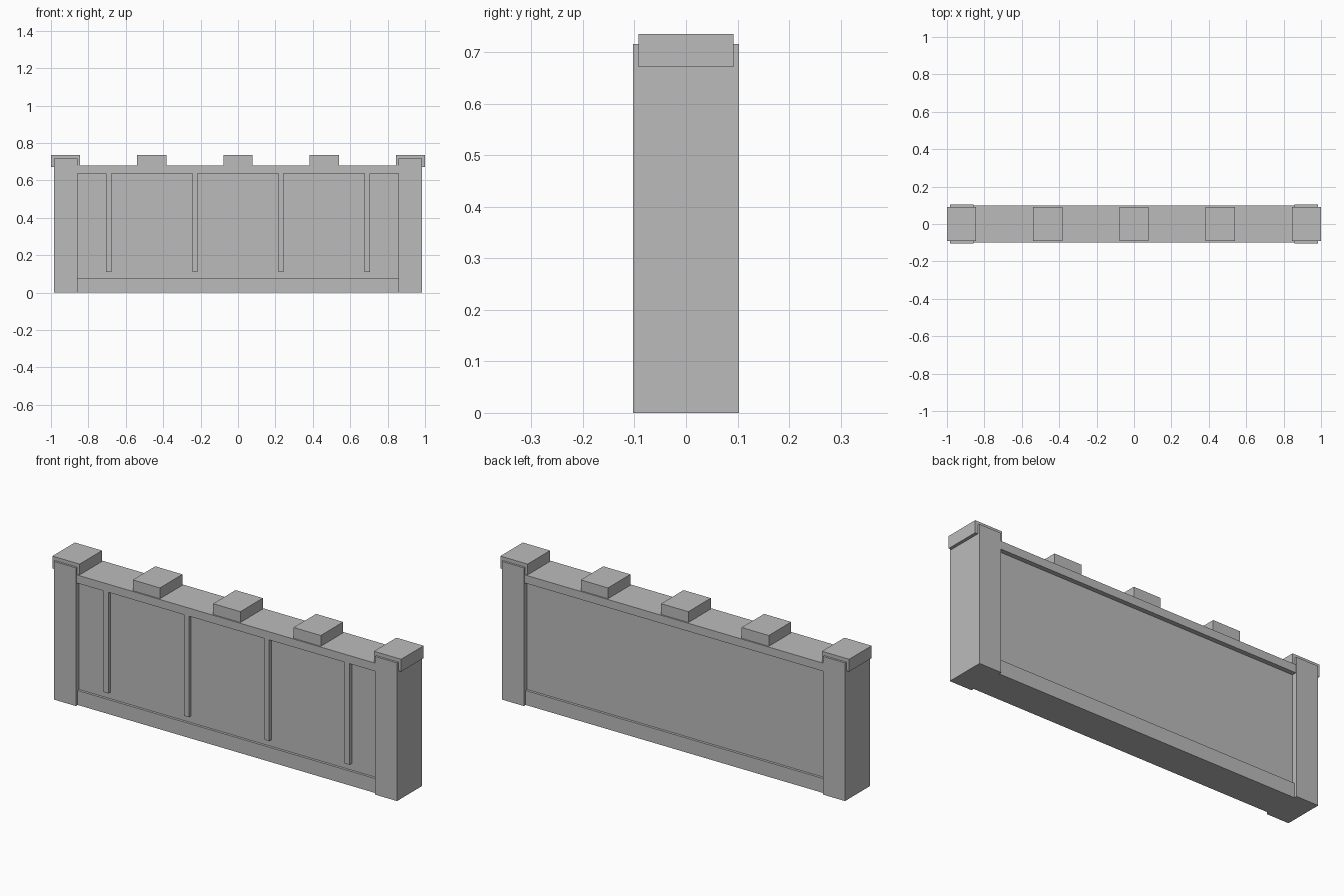
import bpy

default = bpy.data.objects.get("Cube")
if default:
    bpy.data.objects.remove(default, do_unlink=True)

GREY = (0.5, 0.5, 0.5, 1)
stone = bpy.data.materials.new("plain grey")
stone.use_nodes = True
stone.diffuse_color = GREY
stone.node_tree.nodes["Principled BSDF"].inputs["Base Color"].default_value = GREY


def box(name, x, y, z):
    """Box between the (low, high) limits on each axis."""
    limits = (x, y, z)
    bpy.ops.mesh.primitive_cube_add(size=1, location=[(a + b) / 2 for a, b in limits])
    obj = bpy.context.object
    obj.name = name
    obj.scale = [b - a for a, b in limits]
    bpy.ops.object.transform_apply(location=False, rotation=False, scale=True)
    obj.data.materials.append(stone)
    return obj


def around(centre, half):
    return (centre - half, centre + half)


# Wall: recessed panel between a base course and a wider top rail
inner = around(0, 0.858)
box("wall_panel", inner, around(0, 0.075), (0.07, 0.64))
box("base_course", inner, around(0, 0.088), (0, 0.075))
box("top_rail", inner, around(0, 0.099), (0.637, 0.679))

# End pillars, slightly deeper than the caps they pass through
for side, sign in (("right", -1), ("left", 1)):
    box(side + "_pillar", around(sign * 0.921, 0.063), around(0, 0.103), (0, 0.716))

# Caps over the pillars and merlons along the rail
SPACING = 0.461
for i in range(-2, 3):
    part = "pillar_cap" if abs(i) == 2 else "merlon"
    box(part, around(i * SPACING, 0.078), around(0, 0.092), (0.671, 0.735))

# Thin vertical slats on the front only
for i in range(4):
    box("front_slat", around((i - 1.5) * SPACING, 0.014), (-0.094, -0.07), (0.11, 0.638))
